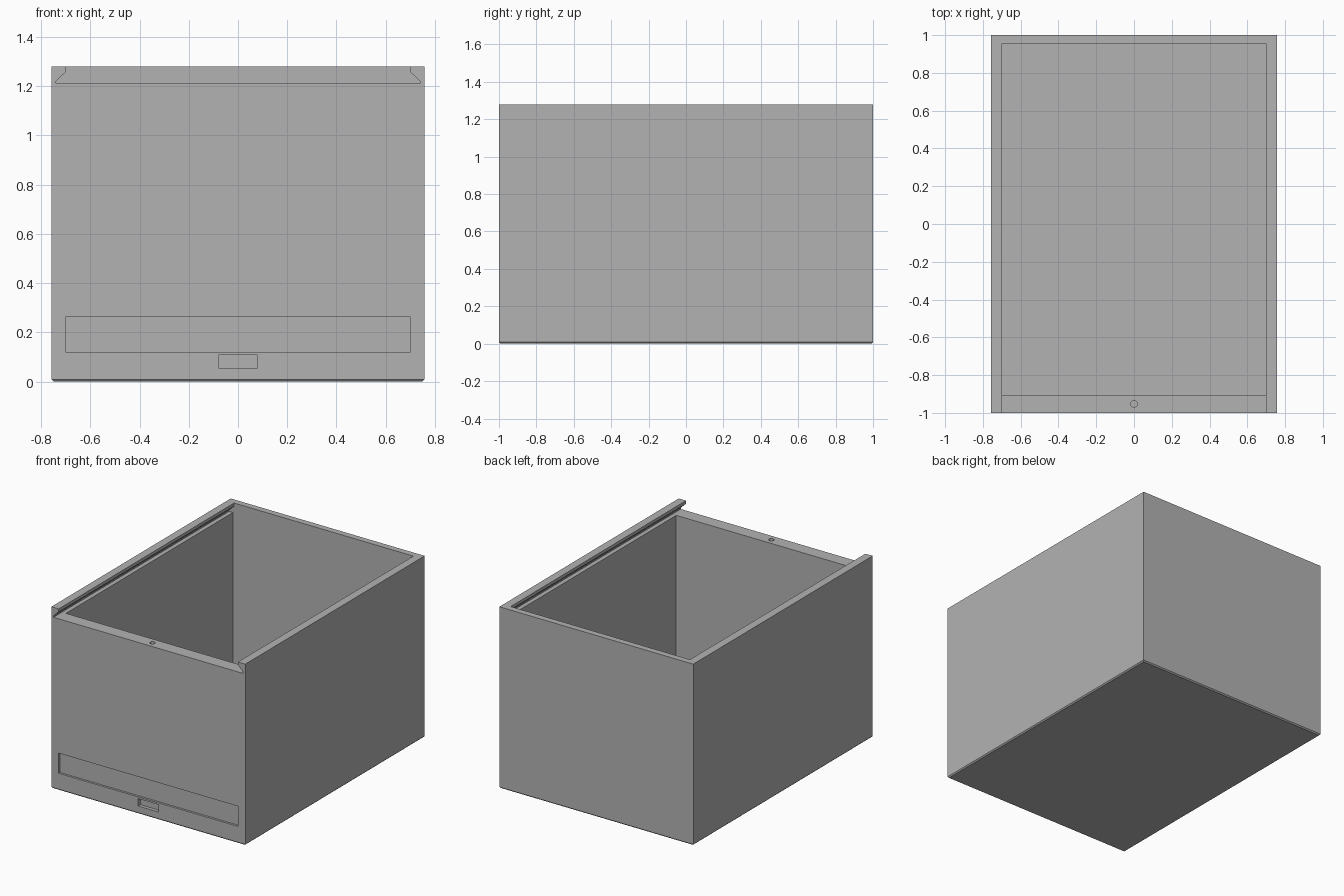
import bpy, bmesh
from math import radians
from mathutils import Matrix

default = bpy.data.objects.get("Cube")
if default:
    bpy.data.objects.remove(default, do_unlink=True)

grey = bpy.data.materials.new("plain grey")
grey.use_nodes = True
colour = (0.45, 0.45, 0.45, 1)
grey.diffuse_color = colour
grey.node_tree.nodes["Principled BSDF"].inputs["Base Color"].default_value = colour

WIDTH, HEIGHT, LEDGE = 0.757, 1.28, 1.21
BACK = 0.956


def finish(name, bm):
    mesh = bpy.data.meshes.new(name)
    bmesh.ops.recalc_face_normals(bm, faces=bm.faces)
    bm.to_mesh(mesh)
    bm.free()
    mesh.materials.append(grey)
    obj = bpy.data.objects.new(name, mesh)
    bpy.context.collection.objects.link(obj)
    return obj


def block(name, low, high):
    bm = bmesh.new()
    bmesh.ops.create_cube(bm, size=1)
    for v in bm.verts:
        v.co = [high[i] if v.co[i] > 0 else low[i] for i in range(3)]
    return finish(name, bm)


def prism(name, half, y0, y1):
    """Mirror a half profile in x and extrude it along y."""
    bm = bmesh.new()
    points = half + [(-x, z) for x, z in reversed(half)]
    face = bm.faces.new([bm.verts.new((x, y0, z)) for x, z in points])
    moved = bmesh.ops.extrude_face_region(bm, geom=[face])["geom"]
    bmesh.ops.translate(bm, vec=(0, y1 - y0, 0),
                        verts=[v for v in moved if isinstance(v, bmesh.types.BMVert)])
    return finish(name, bm)


# Outer box with a fine chamfer around the base
box = block("box_body", (-WIDTH, -1, 0), (WIDTH, 1, HEIGHT))
bm = bmesh.new()
bm.from_mesh(box.data)
base_edges = [e for e in bm.edges if all(v.co.z < 0.01 for v in e.verts)]
bmesh.ops.bevel(bm, geom=base_edges, offset=0.008, segments=1, affect='EDGES')
bm.to_mesh(box.data)
bm.free()

# Inner cavity and the dovetail lid channel, open at the front
cavity = block("cavity_cutter", (-0.71, -0.905, 0.04), (0.71, BACK, 1.23))
channel = prism("lid_channel_cutter",
                [(0.74, LEDGE), (0.74, 1.22), (0.70, 1.258), (0.70, 1.4)], -1.1, BACK)

# Label recess and finger notch in the front face
label = block("label_recess_cutter", (-0.70, -1.1, 0.12), (0.70, -0.985, 0.262))
notch = block("front_notch_cutter", (-0.08, -1.1, 0.055), (0.08, -0.975, 0.107))

# Small catch hole in the front ledge
bm = bmesh.new()
bmesh.ops.create_cone(bm, cap_ends=True, segments=32, radius1=0.018, radius2=0.018,
                      depth=0.1, matrix=Matrix.Translation((0, -0.952, LEDGE + 0.03)))
hole = finish("catch_hole_cutter", bm)

bpy.context.view_layer.objects.active = box
box.select_set(True)
for cutter in (cavity, channel, label, notch, hole):
    mod = box.modifiers.new(cutter.name, 'BOOLEAN')
    mod.operation = 'DIFFERENCE'
    mod.solver = 'EXACT'
    mod.object = cutter
    bpy.ops.object.modifier_apply(modifier=mod.name)
    bpy.data.objects.remove(cutter, do_unlink=True)

bpy.ops.object.shade_smooth_by_angle(angle=radians(20))
